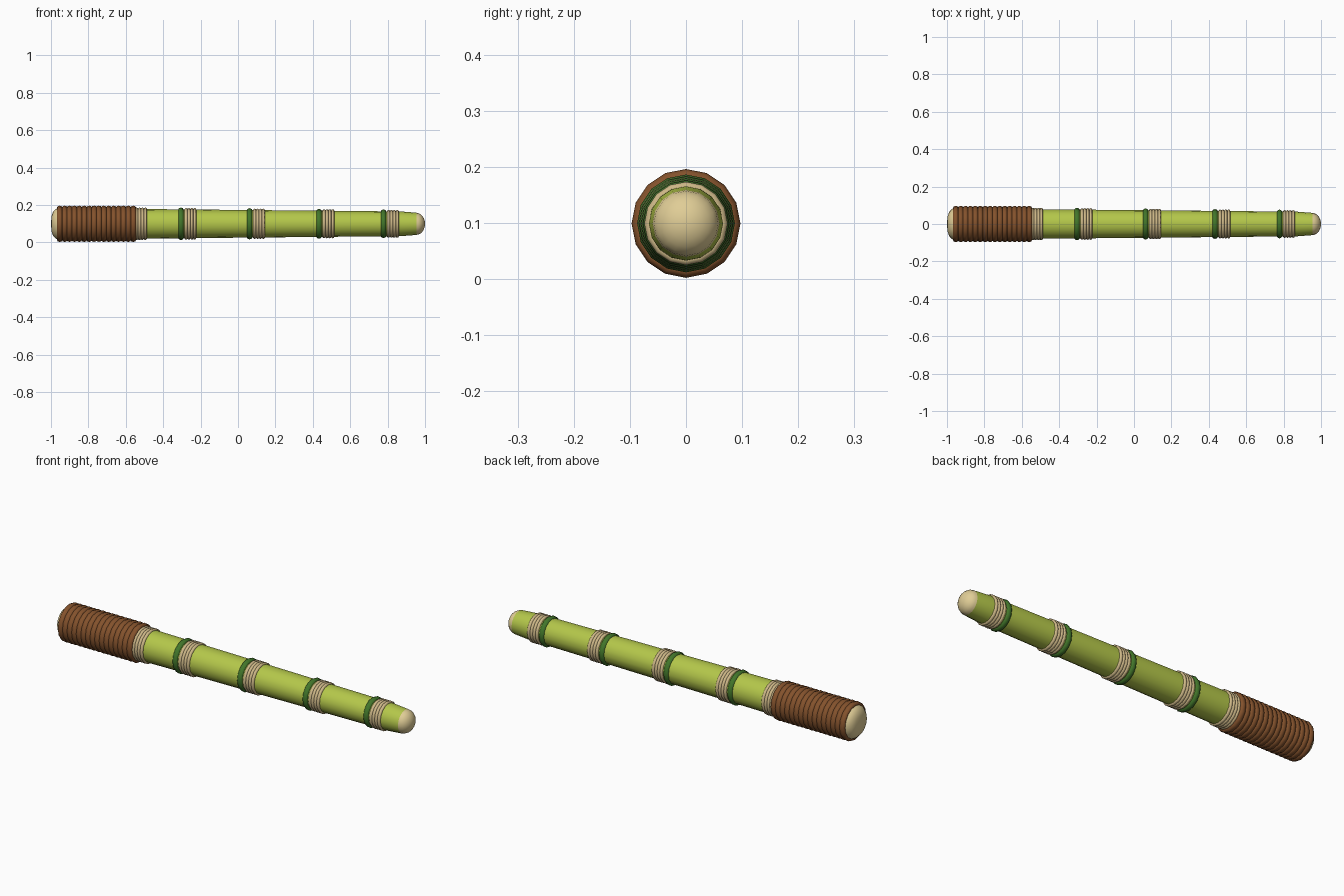
import bpy, bmesh, math

if "Cube" in bpy.data.objects:
    bpy.data.objects.remove(bpy.data.objects["Cube"])

AXIS_Z = 0.099   # height of the staff's centre line
SIDES = 16


def material(name, rgb):
    m = bpy.data.materials.new(name)
    lin = [((c / 255 + 0.055) / 1.055) ** 2.4 for c in rgb]
    m.diffuse_color = (*lin, 1)
    m.use_nodes = True
    m.node_tree.nodes["Principled BSDF"].inputs["Base Color"].default_value = m.diffuse_color
    return m


LEAF = material("light_green", (180, 199, 74))
NODE = material("dark_green", (66, 118, 42))
GRIP = material("brown", (132, 82, 44))
TWINE = material("twine_straw", (205, 183, 135))
TAN = material("pale_tan", (224, 205, 150))


def lathe(name, profile, mat, sides=SIDES, closed=False, angle=40):
    """Spin (x, radius) points round the long axis; radius 0 makes a pole."""
    bm = bmesh.new()
    rings = []
    for x, r in profile:
        if r == 0:
            rings.append([bm.verts.new((x, 0, AXIS_Z))] * sides)
        else:
            rings.append([bm.verts.new((x, r * math.sin(a), AXIS_Z + r * math.cos(a)))
                          for a in (2 * math.pi * i / sides for i in range(sides))])
    pairs = list(zip(rings, rings[1:]))
    if closed:
        pairs.append((rings[-1], rings[0]))
    for a, b in pairs:
        for i in range(sides):
            j = (i + 1) % sides
            quad = list(dict.fromkeys((a[i], a[j], b[j], b[i])))
            bm.faces.new(quad)
    bmesh.ops.recalc_face_normals(bm, faces=bm.faces)
    me = bpy.data.meshes.new(name)
    bm.to_mesh(me)
    bm.free()
    me.materials.append(mat)
    ob = bpy.data.objects.new(name, me)
    bpy.context.collection.objects.link(ob)
    bpy.ops.object.select_all(action='DESELECT')
    ob.select_set(True)
    bpy.context.view_layer.objects.active = ob
    bpy.ops.object.shade_smooth_by_angle(angle=math.radians(angle))
    return ob


def ring(name, x, outer, half_width, mat, depth=None, steps=8):
    """Torus around the staff whose outermost radius is `outer`."""
    depth = depth or half_width
    pts = [(x + half_width * math.cos(t), outer - depth + depth * math.sin(t))
           for t in (2 * math.pi * k / steps for k in range(steps))]
    return lathe(name, pts, mat, closed=True, angle=60)


def body_radius(x):
    return 0.079 - (x + 0.5) * 0.0095


# Tapered stalk
lathe("stalk", [(-0.97, 0.08), (-0.5, 0.079), (0.87, body_radius(0.87)), (0.955, 0.0595)], LEAF)

# Rounded tip
tip = [(0.95, 0.0595)]
tip += [(0.952 + 0.048 * math.sin(t), 0.0595 * math.cos(t))
        for t in (math.pi / 2 * k / 6 for k in range(1, 6))]
lathe("tip_dome", tip + [(1.0, 0)], TAN)

# Rounded butt cap
lathe("butt_cap", [(-1, 0), (-0.997, 0.04), (-0.989, 0.064), (-0.975, 0.079),
                   (-0.955, 0.088), (-0.94, 0.08)], TAN, angle=30)

# Wrapped grip: core plus cord turns
lathe("grip_core", [(-0.965, 0.08), (-0.962, 0.09), (-0.55, 0.09), (-0.547, 0.08)], GRIP)
TURNS = 16
for i in range(TURNS):
    ring(f"grip_turn_{i + 1}", -0.953 + i * 0.0262, 0.097, 0.0155, GRIP, 0.012)


def binding(name, x, outer):
    for k in range(4):
        ring(f"{name}_strand_{k + 1}", x + k * 0.0155, outer, 0.0085, TWINE)


# Twine beside the grip
binding("grip_twine", -0.542, 0.087)

# Bamboo nodes, each with its twine binding
for n, x in enumerate((-0.305, 0.062, 0.433, 0.778), 1):
    r = body_radius(x)
    ring(f"node_{n}", x, r + 0.010, 0.0155, NODE, 0.014)
    binding(f"node_twine_{n}", x + 0.027, r + 0.0075)
